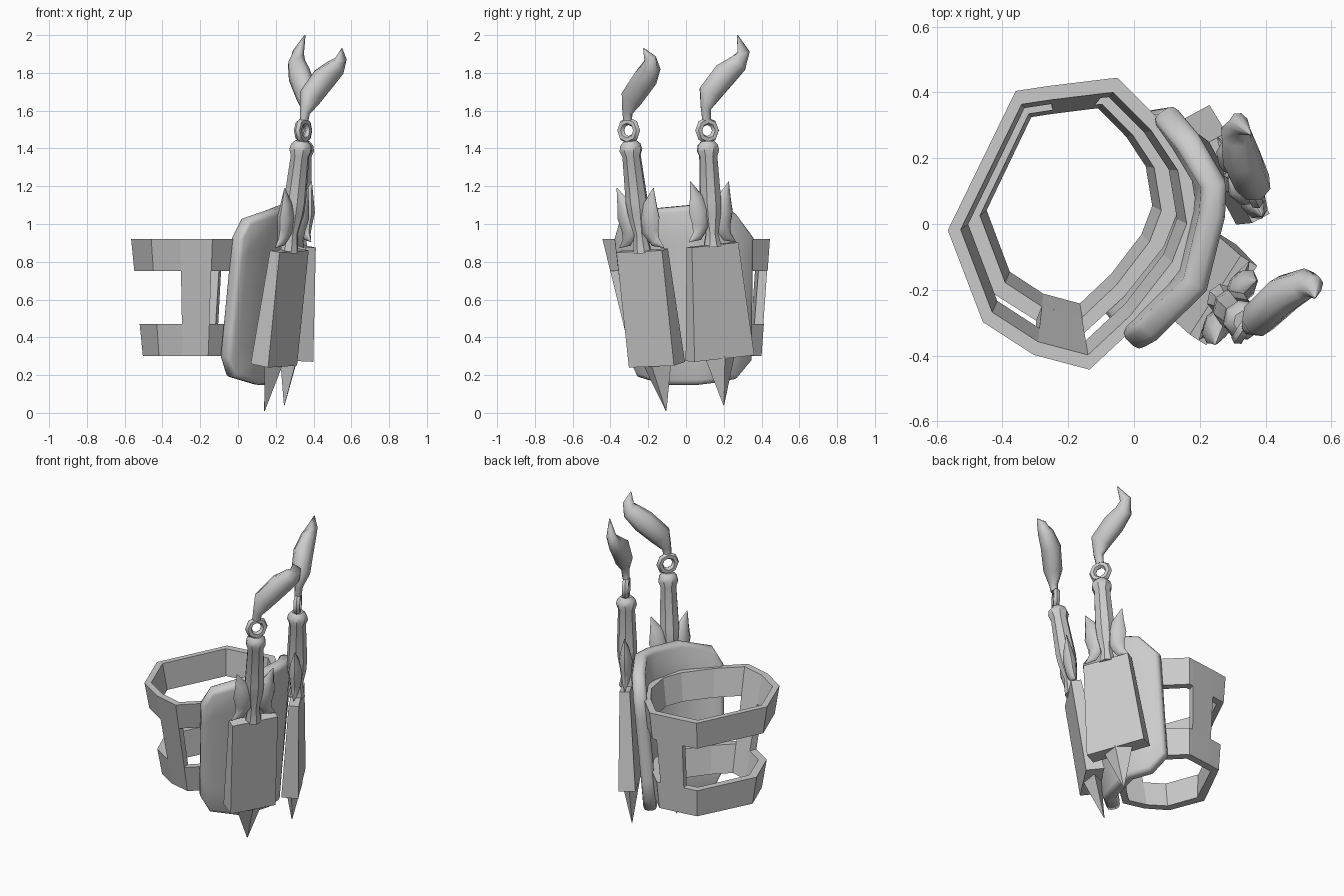
import bpy, bmesh, math
from mathutils import Vector

cube = bpy.data.objects.get("Cube")
if cube:
    bpy.data.objects.remove(cube, do_unlink=True)

grey = bpy.data.materials.new("plain_grey")
grey.use_nodes = True
grey.diffuse_color = (0.6, 0.6, 0.6, 1)
grey.node_tree.nodes["Principled BSDF"].inputs["Base Color"].default_value = (0.6, 0.6, 0.6, 1)


def finish(obj, angle=None):
    obj.data.materials.clear()
    obj.data.materials.append(grey)
    bpy.ops.object.select_all(action='DESELECT')
    obj.select_set(True)
    bpy.context.view_layer.objects.active = obj
    if angle:
        bpy.ops.object.shade_smooth_by_angle(angle=math.radians(angle))
    return obj


def skin(name, rings, closed=False, angle=None):
    """Join equal-sized rings of points into a solid."""
    bm = bmesh.new()
    vs = [[bm.verts.new(p) for p in ring] for ring in rings]
    count, n = len(vs), len(vs[0])
    for i in range(count if closed else count - 1):
        a, b = vs[i], vs[(i + 1) % count]
        for j in range(n):
            k = (j + 1) % n
            bm.faces.new((a[j], a[k], b[k], b[j]))
    if not closed:
        bm.faces.new(vs[0])
        bm.faces.new(vs[-1])
    bmesh.ops.recalc_face_normals(bm, faces=bm.faces)
    mesh = bpy.data.meshes.new(name)
    bm.to_mesh(mesh)
    bm.free()
    obj = bpy.data.objects.new(name, mesh)
    bpy.context.collection.objects.link(obj)
    return finish(obj, angle)


def loft(name, path, radii, normal, sides=8, turn=0.0, angle=None):
    """Sweep an ellipse along a path; radii are (width, thickness along normal)."""
    path = [Vector(p) for p in path]
    rings = []
    for i, p in enumerate(path):
        t = (path[min(i + 1, len(path) - 1)] - path[max(i - 1, 0)]).normalized()
        b = (normal - t * normal.dot(t)).normalized()
        a = b.cross(t)
        ring = []
        for j in range(sides):
            q = turn + math.tau * j / sides
            ring.append(p + a * radii[i][0] * math.cos(q) + b * radii[i][1] * math.sin(q))
        rings.append(ring)
    return skin(name, rings, angle=angle)


# Strap: two tapering bands around a shared outline
outline = [(-.567, -.02), (-.36, .405), (-.26, .42), (-.08, .442), (-.05, .445),
           (.08, .315), (.17, .18), (.2, 0), (.15, -.13), (.01, -.31),
           (-.135, -.445), (-.305, -.40), (-.46, -.30)]


def strap_point(p, z, inner):
    t = (0.93 - z) / 0.63
    x, y = p
    if inner:
        x = -.18 + (x + .18) * (.9 - .08 * t)
        y *= .9 - .04 * t
    return Vector((x * (1 - .2 * t) - .05 * t, y * (1 - .225 * t) + .055 * t, z))


def strap_section(p, low, high):
    return [strap_point(p, high, False), strap_point(p, high, True),
            strap_point(p, low, True), strap_point(p, low, False)]


for name, low, high in (("upper_band", .75, .92), ("lower_band", .30, .47)):
    skin(name, [strap_section(p, low, high) for p in outline], closed=True)
for name, i in (("back_connector", 2), ("front_connector", 10)):
    skin(name, [strap_section(p, .46, .76) for p in outline[i:i + 2]])

# Curved backing pad
columns = [(-.005, -.37, .30, .92), (.04, -.325, .19, 1.03), (.18, -.18, .15, 1.08),
           (.23, .03, .15, 1.1), (.235, .12, .16, 1.1), (.16, .25, .18, 1.06),
           (.095, .345, .28, .93)]
bm = bmesh.new()
grid = []
rows = 6
for x, y, low, high in columns:
    col = []
    for r in range(rows):
        z = low + (high - low) * r / (rows - 1)
        drop = 1.0 - z
        col.append(bm.verts.new((x - .1 * drop, y + (.05 - .2 * y) * drop, z)))
    grid.append(col)
for a, b in zip(grid, grid[1:]):
    for r in range(rows - 1):
        bm.faces.new((a[r], b[r], b[r + 1], a[r + 1]))
mesh = bpy.data.meshes.new("backing_pad")
bm.to_mesh(mesh)
bm.free()
pad = bpy.data.objects.new("backing_pad", mesh)
bpy.context.collection.objects.link(pad)
solid = pad.modifiers.new("Thickness", 'SOLIDIFY')
solid.thickness = .08
solid.offset = 0
bevel = pad.modifiers.new("Rounding", 'BEVEL')
bevel.width = .025
bevel.segments = 2
bevel.limit_method = 'ANGLE'
bevel.angle_limit = math.radians(50)
finish(pad, 45)


# Daggers
def dagger(side, normal, top, bottom, tip, grip_top, sheath, flame):
    normal = Vector(normal).normalized()
    top, bottom, grip_top = Vector(top), Vector(bottom), Vector(grip_top)
    root2 = math.sqrt(2)
    loft(side + "_sheath", [bottom, top], [(w * root2, t * root2) for w, t in sheath],
         normal, sides=4, turn=math.pi / 4)
    loft(side + "_sheath_spike", [bottom + Vector((0, 0, .01)), tip],
         [(.09, .055), (.002, .002)], normal, sides=4)

    # Grip with collar
    def on_axis(z):
        return top.lerp(grip_top, (z - top.z) / (grip_top.z - top.z))
    profile = [(top.z - .01, .05), (.95, .035), (1.05, .055), (1.12, .06),
               (1.36, .05), (1.39, .062), (1.42, .055), (1.44, .035)]
    loft(side + "_grip", [on_axis(z) for z, r in profile], [(r, r) for z, r in profile],
         normal, angle=35)

    # Mirrored guard leaves
    across = Vector((0, 0, 1)).cross(normal)
    up = (grip_top - top).normalized()
    leaf = [(.14, .015, .002), (.09, .045, .03), (.065, .10, .05), (.07, .18, .062),
            (.085, .25, .04), (.115, .335, .002)]
    for label, s in (("near", -1), ("far", 1)):
        loft(side + "_guard_leaf_" + label,
             [top + across * s * w + up * h for w, h, r in leaf],
             [(r, r * .65) for w, h, r in leaf], normal, angle=50)

    # Pierced ring
    bpy.ops.mesh.primitive_torus_add(
        major_segments=8, minor_segments=6, major_radius=.05, minor_radius=.021,
        location=on_axis(1.495), rotation=normal.to_track_quat('Z', 'Y').to_euler())
    ring = bpy.context.object
    ring.name = side + "_pommel_ring"
    finish(ring, 40)

    # Flame-shaped finial
    widths = [.025, .03, .066, .07, .055, .035, .003]
    loft(side + "_flame_finial", [on_axis(1.55)] + flame,
         [(r, r * .85) for r in widths], normal, angle=60)


dagger("front", (.84, -.54, 0), (.272, -.232, .86), (.19, -.154, .255), (.14, -.105, .01),
       (.335, -.295, 1.42), [(.142, .055), (.143, .03)],
       [(.355, -.31, 1.59), (.38, -.285, 1.67), (.455, -.215, 1.77),
        (.52, -.185, 1.83), (.545, -.19, 1.875), (.55, -.225, 1.93)])
dagger("rear", (.88, .47, 0), (.32, .14, .89), (.27, .18, .29), (.245, .2, .04),
       (.345, .115, 1.42), [(.18, .05), (.14, .03)],
       [(.36, .105, 1.61), (.36, .125, 1.69), (.325, .205, 1.79),
        (.31, .275, 1.85), (.32, .305, 1.91), (.355, .272, 2.0)])
